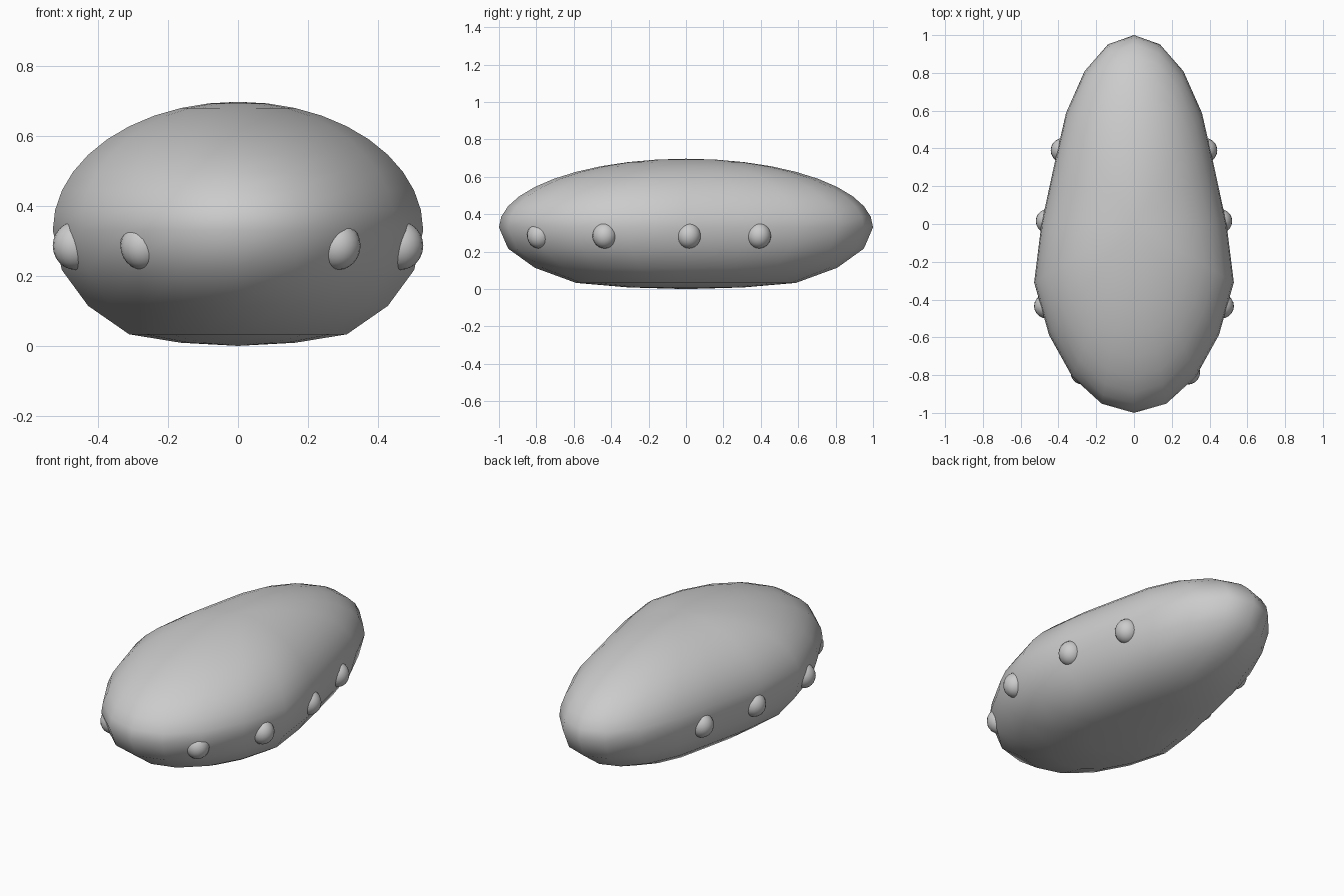
import bpy, bmesh
from math import sin, cos, radians, pi

if "Cube" in bpy.data.objects:
    bpy.data.objects.remove(bpy.data.objects["Cube"])


def finish(obj, angle=40):
    bpy.ops.object.select_all(action='DESELECT')
    obj.select_set(True)
    bpy.context.view_layer.objects.active = obj
    bpy.ops.object.shade_smooth_by_angle(angle=radians(angle))


# egg-shaped body: 20-sided rings, wider towards the front, flattened underneath
SIDES, MID_Z, HALF_H = 20, 0.33, 0.367


def width(y):
    return 0.49 if abs(y) < 1e-4 else (0.445 if y > 0 else 0.556)


rings = [(cos(radians(a)), MID_Z + HALF_H * sin(radians(a)))
         for a in [-54, -36, -18] + list(range(0, 90, 9))]
rings.insert(0, (0.309, 0.009))

bm = bmesh.new()
loops = []
for r, z in rings:
    loop = []
    for i in range(SIDES):
        a = 2 * pi * i / SIDES
        loop.append(bm.verts.new((r * cos(a) * width(sin(a)), r * sin(a), z)))
    loops.append(loop)
bottom = bm.verts.new((0, 0, 0))
top = bm.verts.new((0, 0, MID_Z + HALF_H))
for i in range(SIDES):
    j = (i + 1) % SIDES
    for lo, hi in zip(loops, loops[1:]):
        bm.faces.new((lo[i], lo[j], hi[j], hi[i]))
    bm.faces.new((bottom, loops[0][j], loops[0][i]))
    bm.faces.new((top, loops[-1][i], loops[-1][j]))
mesh = bpy.data.meshes.new("body")
bm.to_mesh(mesh)
bm.free()
body = bpy.data.objects.new("body", mesh)
bpy.context.collection.objects.link(body)
finish(body)

# rounded studs along both sides
studs = [(0.285, -0.785), (0.464, -0.435), (0.455, 0.015), (0.376, 0.39)]
for side, label in ((1, "right"), (-1, "left")):
    for n, (x, y) in enumerate(studs):
        if side < 0 and n == 0:
            x -= 0.014
        bpy.ops.mesh.primitive_uv_sphere_add(segments=20, ring_count=12, radius=0.065,
                                             location=(side * x, y, 0.286))
        stud = bpy.context.object
        stud.name = f"side_stud_{label}_{n + 1}"
        stud.scale.z = 1.06
        finish(stud)
